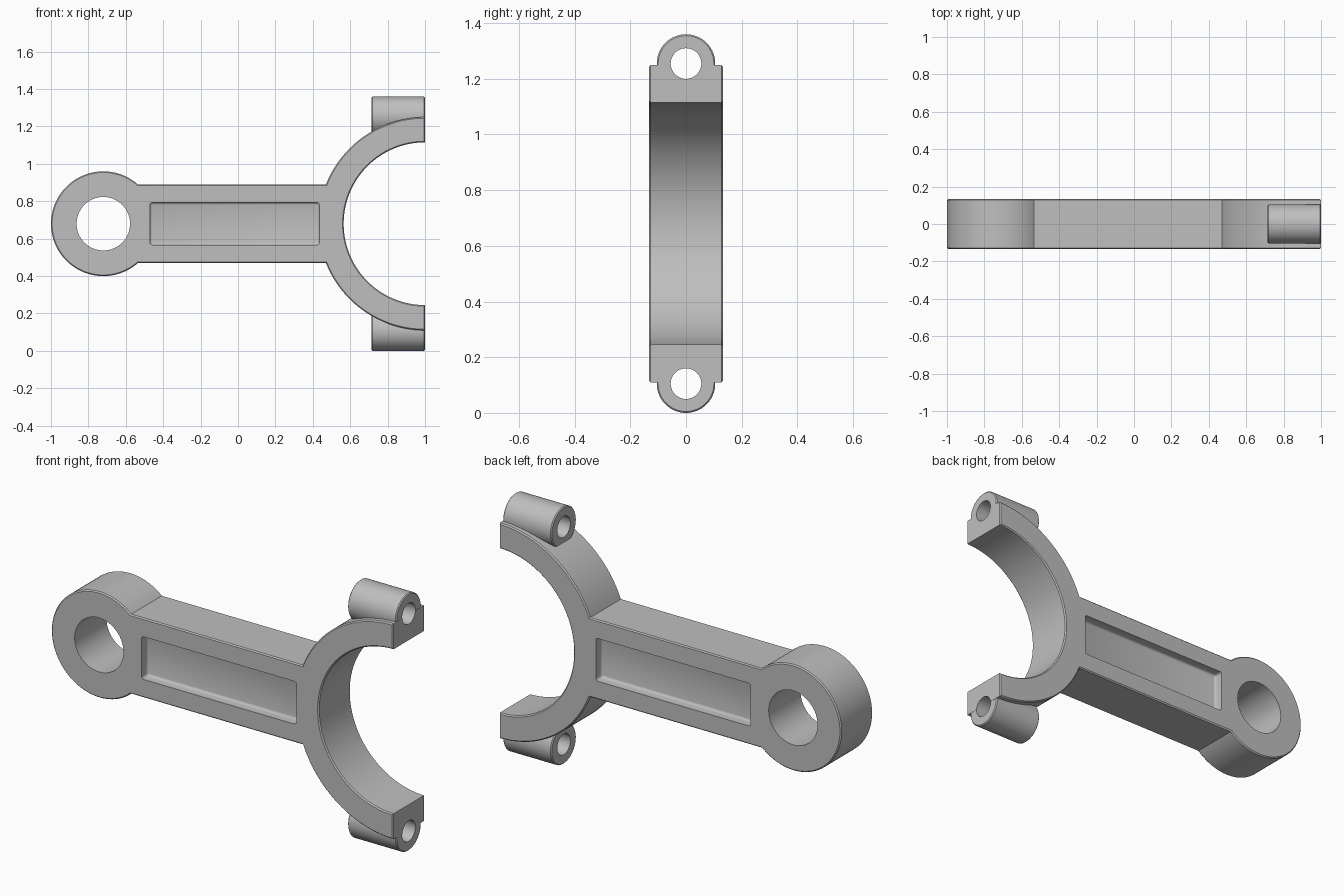
import bpy, bmesh
from math import radians, degrees, asin, sin, cos, pi
from mathutils import Matrix, Vector

if "Cube" in bpy.data.objects:
    bpy.data.objects.remove(bpy.data.objects["Cube"], do_unlink=True)

MID = 0.68          # height of the long axis
HALF = 0.133        # half thickness
SMALL_X, SMALL_R, BORE_R = -0.72, 0.28, 0.143
BIG_X, BIG_R, BIG_BORE = 1.0, 0.57, 0.435
SHAFT = 0.21        # half height of the shaft
BOSS_R, BOLT_R, BOSS_OFFSET = 0.105, 0.055, 0.575

steel = bpy.data.materials.new("steel_grey")
steel.use_nodes = True
grey = (0.52, 0.52, 0.52, 1)
steel.diffuse_color = grey
steel.node_tree.nodes["Principled BSDF"].inputs["Base Color"].default_value = grey


def make_object(name, bm):
    bmesh.ops.recalc_face_normals(bm, faces=bm.faces)
    mesh = bpy.data.meshes.new(name)
    bm.to_mesh(mesh)
    bm.free()
    mesh.materials.append(steel)
    obj = bpy.data.objects.new(name, mesh)
    bpy.context.collection.objects.link(obj)
    return obj


def arc(cx, r, start, end, steps):
    angles = [radians(start + (end - start) * i / steps) for i in range(steps + 1)]
    return [(cx + r * cos(a), MID + r * sin(a)) for a in angles]


def cylinder(name, centre, axis, radius, length, chamfer=0):
    bm = bmesh.new()
    turn = Matrix.Rotation(pi / 2, 4, "Y" if axis == "X" else "X")
    bmesh.ops.create_cone(bm, cap_ends=True, segments=64, radius1=radius,
                          radius2=radius, depth=length,
                          matrix=Matrix.Translation(centre) @ turn)
    if chamfer:
        rims = [e for e in bm.edges if any(len(f.verts) > 4 for f in e.link_faces)]
        bmesh.ops.bevel(bm, geom=rims, offset=chamfer, segments=1, affect="EDGES")
    return make_object(name, bm)


def combine(target, tool, operation):
    tool.hide_render = True
    mod = target.modifiers.new(operation.lower(), "BOOLEAN")
    mod.operation, mod.object, mod.solver = operation, tool, "EXACT"
    bpy.context.view_layer.objects.active = target
    bpy.ops.object.modifier_apply(modifier=mod.name)
    bpy.data.objects.remove(tool, do_unlink=True)


# Rod outline: small eye, straight shaft and half-ring fork, extruded in y
a = degrees(asin(SHAFT / SMALL_R))
b = degrees(asin(SHAFT / BIG_R))
outline = (arc(SMALL_X, SMALL_R, a, 360 - a, 72)
           + arc(BIG_X, BIG_R, 180 + b, 270, 36)
           + arc(BIG_X, BIG_BORE, 270, 90, 80)
           + arc(BIG_X, BIG_R, 90, 180 - b, 36))
bm = bmesh.new()
face = bm.faces.new([bm.verts.new((x, -HALF, z)) for x, z in outline])
extruded = bmesh.ops.extrude_face_region(bm, geom=[face])["geom"]
bmesh.ops.translate(bm, vec=(0, 2 * HALF, 0),
                    verts=[g for g in extruded if isinstance(g, bmesh.types.BMVert)])
bmesh.ops.recalc_face_normals(bm, faces=bm.faces)
rims = [e for e in bm.edges if abs(e.verts[0].co.y - e.verts[1].co.y) < 1e-4]
bmesh.ops.bevel(bm, geom=rims, offset=0.006, segments=1, affect="EDGES")
rod = make_object("connecting_rod", bm)

# Bolt bosses on the fork tips, then their through holes
for side in (-1, 1):
    z = MID + side * BOSS_OFFSET
    combine(rod, cylinder("bolt_boss", (0.857, 0, z), "X", BOSS_R, 0.284, 0.005), "UNION")
for side in (-1, 1):
    z = MID + side * BOSS_OFFSET
    combine(rod, cylinder("bolt_hole", (0.857, 0, z), "X", BOLT_R, 0.6), "DIFFERENCE")

# Bore through the small eye
combine(rod, cylinder("eye_bore", (SMALL_X, 0, MID), "Y", BORE_R, 1), "DIFFERENCE")

# Rounded rectangular pockets on both faces of the shaft
for side in (-1, 1):
    bm = bmesh.new()
    bmesh.ops.create_cube(bm, size=1)
    bmesh.ops.scale(bm, vec=Vector((0.905, 0.1, 0.226)), verts=bm.verts)
    bmesh.ops.translate(bm, vec=(-0.018, side * HALF, MID), verts=bm.verts)
    bmesh.ops.bevel(bm, geom=list(bm.edges), offset=0.012, segments=3,
                    profile=0.5, affect="EDGES")
    combine(rod, make_object("pocket_cutter", bm), "DIFFERENCE")

bpy.ops.object.select_all(action="DESELECT")
rod.select_set(True)
bpy.context.view_layer.objects.active = rod
bpy.ops.object.shade_smooth_by_angle(angle=radians(32))
